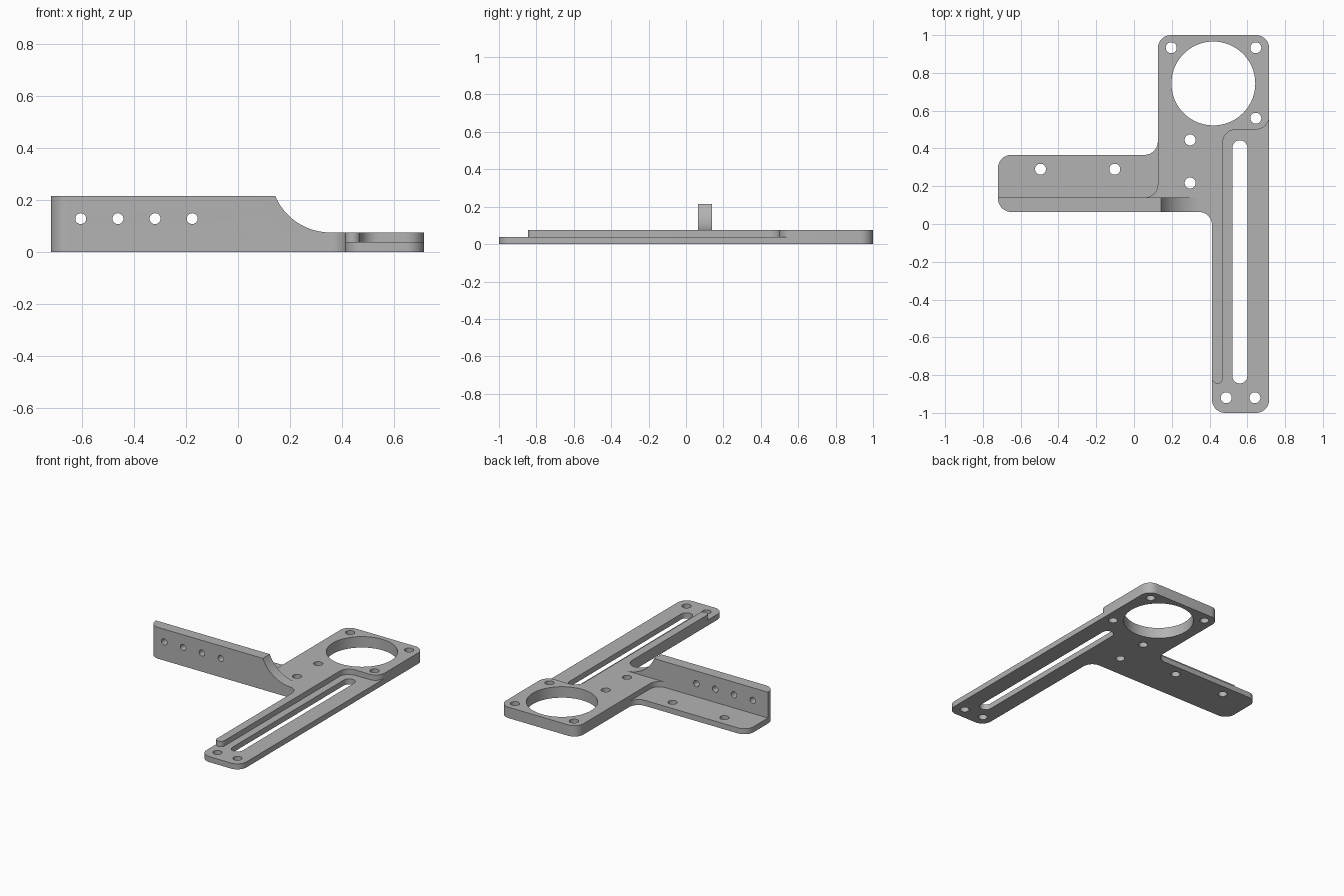
import bpy, bmesh, math
from mathutils import Vector

if "Cube" in bpy.data.objects:
    bpy.data.objects.remove(bpy.data.objects["Cube"], do_unlink=True)

grey = bpy.data.materials.new("bracket grey")
grey.use_nodes = True
grey.diffuse_color = (0.45, 0.45, 0.45, 1)
grey.node_tree.nodes["Principled BSDF"].inputs["Base Color"].default_value = grey.diffuse_color

THIN, THICK, TALL = 0.038, 0.075, 0.215   # level heights
R = 0.07                                  # common corner radius


def rounded(corners, steps=10):
    """Outline of a right-angled polygon whose (x, y, radius) corners are filleted."""
    out = []
    for i, (x, y, r) in enumerate(corners):
        p = Vector((x, y))
        if r == 0:
            out.append(p)
            continue
        a = (Vector(corners[i - 1][:2]) - p).normalized()
        b = (Vector(corners[(i + 1) % len(corners)][:2]) - p).normalized()
        centre = p + (a + b) * r
        for k in range(steps + 1):
            t = math.pi / 2 * k / steps
            out.append(centre - (b * math.cos(t) + a * math.sin(t)) * r)
    return out


def circle(x, y, r, n=32):
    return [Vector((x + r * math.cos(2 * math.pi * k / n),
                    y + r * math.sin(2 * math.pi * k / n))) for k in range(n)]


def activate(obj):
    bpy.ops.object.select_all(action='DESELECT')
    obj.select_set(True)
    bpy.context.view_layer.objects.active = obj


def plate(name, loops, z0, z1):
    """Extrude an outline (first loop) with holes (other loops) from z0 to z1."""
    curve = bpy.data.curves.new(name, 'CURVE')
    curve.dimensions = '2D'
    curve.fill_mode = 'BOTH'
    curve.extrude = (z1 - z0) / 2
    for loop in loops:
        spline = curve.splines.new('POLY')
        spline.points.add(len(loop) - 1)
        for point, co in zip(spline.points, loop):
            point.co = (co.x, co.y, 0, 1)
        spline.use_cyclic_u = True
    obj = bpy.data.objects.new(name, curve)
    bpy.context.collection.objects.link(obj)
    activate(obj)
    bpy.ops.object.convert(target='MESH')
    obj = bpy.context.object
    bm = bmesh.new()
    bm.from_mesh(obj.data)
    bmesh.ops.translate(bm, verts=bm.verts, vec=(0, 0, (z0 + z1) / 2))
    bmesh.ops.remove_doubles(bm, verts=bm.verts, dist=0.0002)
    bmesh.ops.recalc_face_normals(bm, faces=bm.faces)
    bm.to_mesh(obj.data)
    bm.free()
    obj.data.materials.clear()
    obj.data.materials.append(grey)
    return obj


def cut_across(obj, x, z, r, n):
    """Drill a cylinder through the object along y."""
    bpy.ops.mesh.primitive_cylinder_add(vertices=n, radius=r, depth=0.5,
                                        location=(x, 0.1, z),
                                        rotation=(math.pi / 2, 0, 0))
    cutter = bpy.context.object
    cutter.hide_render = True
    cutter.data.materials.append(grey)
    activate(obj)
    mod = obj.modifiers.new("cut", 'BOOLEAN')
    mod.operation = 'DIFFERENCE'
    mod.solver = 'EXACT'
    mod.object = cutter
    bpy.ops.object.modifier_apply(modifier=mod.name)
    bpy.data.objects.remove(cutter, do_unlink=True)


# Holes shared by both layers, and those only in the thin one
big_hole = circle(0.42, 0.744, 0.222, 72)
upper_holes = [circle(x, y, 0.029) for x, y in
               [(0.197, 0.933), (0.645, 0.933), (0.645, 0.56), (0.297, 0.445), (0.297, 0.217)]]
lower_holes = [circle(x, y, 0.029) for x, y in
               [(-0.495, 0.29), (-0.102, 0.29), (0.488, -0.92), (0.64, -0.92)]]
slot = rounded([(x, y, 0.039) for x, y in
                [(0.521, -0.844), (0.6, -0.844), (0.6, 0.443), (0.521, 0.443)]])

# Thin base plate: whole footprint
footprint = rounded([(0.413, -1, R), (0.716, -1, R), (0.716, 1, R), (0.126, 1, R),
                     (0.126, 0.366, R), (-0.72, 0.366, R), (-0.72, 0.064, R), (0.413, 0.064, R)])
base = plate("base_plate", [footprint, big_hole, slot] + upper_holes + lower_holes, 0, THIN)

# Raised layer: ring mount plus the stiffening rib along the slotted arm
raised_outline = rounded([(0.413, -0.845, 0.028), (0.47, -0.845, 0.028), (0.47, 0.5, R),
                          (0.716, 0.5, R), (0.716, 1, R), (0.126, 1, R), (0.126, 0.14, R),
                          (0, 0.14, 0), (0, 0.064, 0), (0.413, 0.064, R)])
raised = plate("raised_mount_and_rib", [raised_outline, big_hole] + upper_holes, THIN, THICK)

# Upright wall with a scooped end and a row of drilled holes
wall_outline = rounded([(-0.72, 0.064, R), (0.343, 0.064, 0), (0.343, 0.14, 0), (-0.72, 0.14, 0)])
wall = plate("upright_wall", [wall_outline], THIN, TALL)
cut_across(wall, 0.355, THICK + 0.23, 0.23, 96)
for i in range(4):
    cut_across(wall, -0.605 + 0.143 * i, 0.128, 0.021, 32)

for obj in (base, raised, wall):
    activate(obj)
    bpy.ops.object.shade_smooth_by_angle(angle=math.radians(30))
